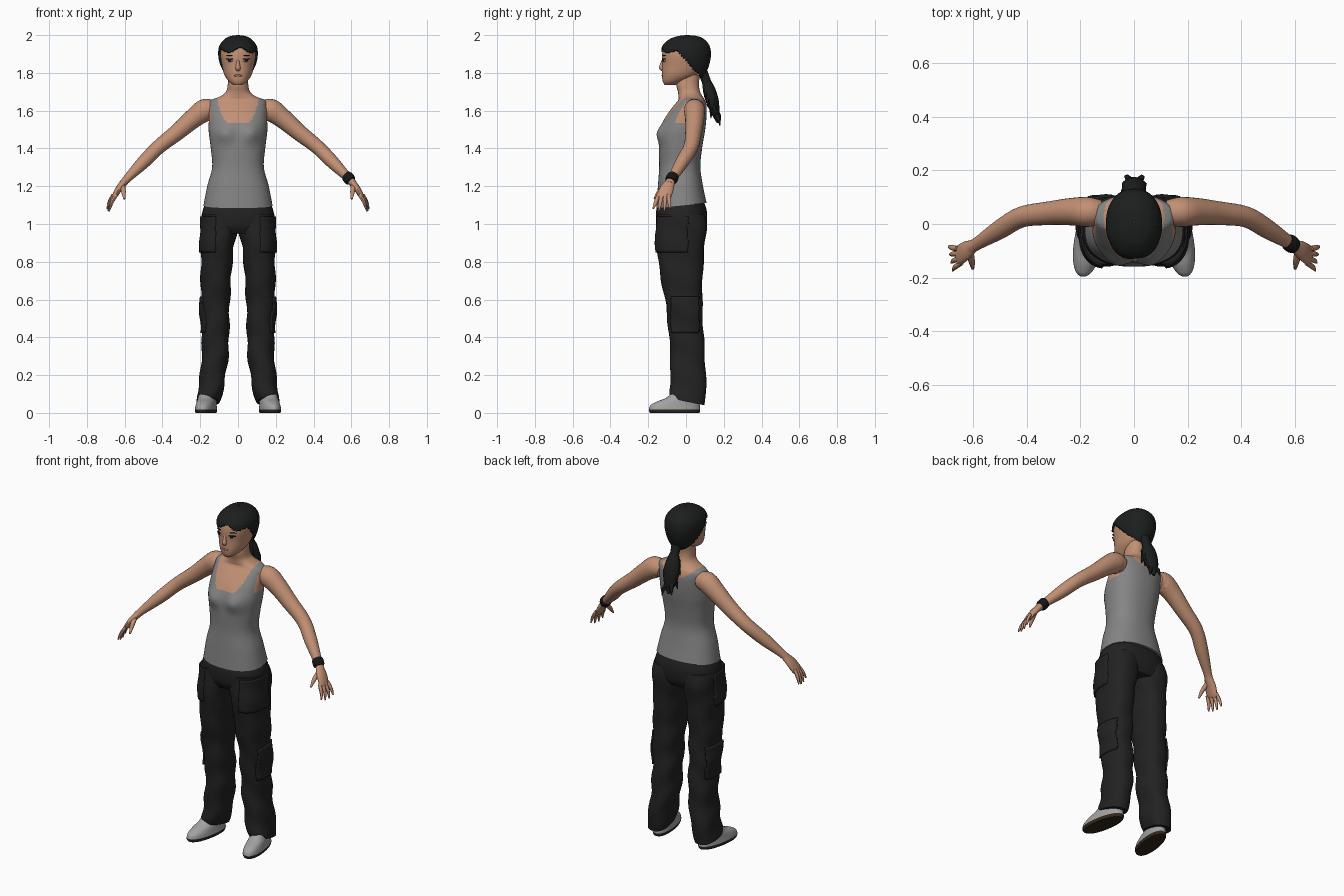
import bpy, bmesh, math, random
from mathutils import Vector

old = bpy.data.objects.get("Cube")
if old:
    bpy.data.objects.remove(old, do_unlink=True)
random.seed(4)


def material(name, r, g, b):
    m = bpy.data.materials.new(name)
    m.use_nodes = True
    m.diffuse_color = (r, g, b, 1)
    bsdf = m.node_tree.nodes["Principled BSDF"]
    bsdf.inputs["Base Color"].default_value = (r, g, b, 1)
    bsdf.inputs["Roughness"].default_value = 0.9
    return m


skin = material("warm skin", .54, .28, .175)
grey = material("grey cotton", .235, .235, .235)
black = material("black trousers", .016, .016, .016)
dark_hair = material("dark hair", .012, .013, .013)
shoe_grey = material("shoe grey", .36, .36, .36)
sole_brown = material("sole brown", .03, .02, .012)
eye_dark = material("eye dark", .01, .008, .008)
eye_white = material("eye white", .5, .48, .45)
lip = material("lip", .36, .15, .11)
strap_black = material("strap black", .008, .008, .008)


def spline(keys, steps):
    """Smooth interpolation through rows of numbers."""
    rows = []
    for i in range(len(keys) - 1):
        p0, p1 = keys[max(i - 1, 0)], keys[i]
        p2, p3 = keys[i + 1], keys[min(i + 2, len(keys) - 1)]
        for s in range(steps):
            t = s / steps
            rows.append([b + t * ((c - a) + t * ((2*a - 5*b + 4*c - d) + t * (3*b - a - 3*c + d))) / 2
                         for a, b, c, d in zip(p0, p1, p2, p3)])
    return rows + [list(keys[-1])]


def skin_rings(name, rings, mats, side=1, keep=None, rule=None, thick=0):
    """Bridge rings of points into a surface, mirrored when side is -1."""
    bm = bmesh.new()
    n = len(rings[0])
    vs = [[bm.verts.new(p) for p in ring] for ring in rings]
    for a, b in zip(vs, vs[1:]):
        for j in range(n):
            k = (j + 1) % n
            bm.faces.new((a[j], a[k], b[k], b[j]))
    if keep:
        out = [f for f in bm.faces if not keep(f.calc_center_median())]
        bmesh.ops.delete(bm, geom=out, context='FACES')
    else:
        bm.faces.new(vs[0][::-1])
        bm.faces.new(vs[-1])
    bm.normal_update()
    for f in bm.faces:
        f.smooth = True
        if rule:
            f.material_index = rule(f.calc_center_median())
    for e in bm.edges:
        e.smooth = e.calc_face_angle(0) < .8
    if side < 0:
        for v in bm.verts:
            v.co.x *= -1
        bmesh.ops.reverse_faces(bm, faces=bm.faces[:])
    me = bpy.data.meshes.new(name)
    bm.to_mesh(me)
    bm.free()
    for m in mats:
        me.materials.append(m)
    ob = bpy.data.objects.new(name, me)
    bpy.context.collection.objects.link(ob)
    if thick:
        mod = ob.modifiers.new("thickness", 'SOLIDIFY')
        mod.thickness, mod.offset = thick, -1
    return ob


def loft(name, keys, mats, n=40, steps=5, power=2.2, grow=0, warp=None, **kw):
    """Level rings: height, centre x, half width, front y, back y."""
    rings = []
    for z, cx, rx, yf, yb in spline(keys, steps):
        ring = []
        for j in range(n):
            t = math.tau * j / n
            c, s = math.cos(t), math.sin(t)
            v = Vector((cx + (rx + grow) * math.copysign(abs(c) ** (2 / power), c),
                        (yf + yb) / 2 + ((yb - yf) / 2 + grow) * math.copysign(abs(s) ** (2 / power), s), z))
            if warp:
                warp(v)
            ring.append(v)
        rings.append(ring)
    return skin_rings(name, rings, mats, **kw)


def tube(name, keys, mats, n=16, steps=4, **kw):
    """Rings across a path: x, y, z, half width, half thickness."""
    rows = spline(keys, steps)
    pts = [Vector(r[:3]) for r in rows]
    rings = []
    for i, r in enumerate(rows):
        d = (pts[min(i + 1, len(pts) - 1)] - pts[max(i - 1, 0)]).normalized()
        wide = Vector((0, 1, 0))
        wide = (wide - d * wide.dot(d)).normalized()
        flat = d.cross(wide)
        rings.append([pts[i] + wide * r[3] * math.cos(math.tau * j / n) + flat * r[4] * math.sin(math.tau * j / n)
                      for j in range(n)])
    return skin_rings(name, rings, mats, **kw)


def plate(name, loc, size, mat, turn=0):
    bpy.ops.mesh.primitive_uv_sphere_add(segments=16, ring_count=8, radius=1, location=loc, rotation=(0, 0, turn))
    ob = bpy.context.object
    ob.name, ob.scale = name, size
    ob.data.materials.append(mat)
    bpy.ops.object.shade_smooth()


# Torso: skin above, vest below the neckline and inside the armholes
def bust_and_hem(v):
    if v.y < 0:
        v.y -= .024 * math.exp(-((abs(v.x) - .07) / .05) ** 2 - ((v.z - 1.48) / .05) ** 2)
    if v.z < 1.2:
        v.z += .1 * v.y * (1.2 - v.z) / .1


def vest_rule(c):
    x = abs(c.x)
    if c.z < 1.535:
        return 1
    if c.y < .03:
        neck = 1.53 + .14 * (x / .112) ** 4
    else:
        neck = 1.61 + .06 * (x / .112) ** 2
    return int(x < .143 and c.z < neck)


loft("torso_and_vest", [
    (1.1, 0, .183, -.157, .109), (1.2, 0, .163, -.149, .09), (1.3, 0, .137, -.142, .076),
    (1.4, 0, .144, -.143, .085), (1.49, 0, .155, -.136, .1), (1.56, 0, .154, -.112, .108),
    (1.62, 0, .152, -.07, .109), (1.655, 0, .143, -.042, .1), (1.675, 0, .095, -.04, .088),
    (1.7, 0, .064, -.043, .075), (1.74, 0, .054, -.052, .068), (1.79, 0, .05, -.045, .075)],
    [skin, grey], n=96, steps=8, power=2.3, warp=bust_and_hem, rule=vest_rule)

# Head and face
loft("head", [
    (1.735, 0, .022, -.113, -.06), (1.755, 0, .049, -.123, -.01), (1.79, 0, .072, -.127, .06),
    (1.84, 0, .085, -.126, .1), (1.9, 0, .094, -.126, .115), (1.95, 0, .084, -.11, .108),
    (1.985, 0, .04, -.05, .06)], [skin])
tube("nose", [(0, -.119, 1.875, .006, .006), (0, -.127, 1.843, .011, .01),
              (0, -.129, 1.825, .013, .014), (0, -.121, 1.812, .006, .009)], [skin])
plate("mouth", (0, -.124, 1.786), (.021, .005, .006), lip)
for s, label in ((1, "left"), (-1, "right")):
    plate(label + "_eye", (s * .043, -.116, 1.866), (.018, .005, .008), eye_white, s * .4)
    plate(label + "_iris", (s * .043, -.119, 1.867), (.011, .004, .008), eye_dark, s * .4)
    plate(label + "_lashes", (s * .044, -.117, 1.874), (.021, .005, .003), eye_dark, s * .4)
    plate(label + "_brow", (s * .045, -.116, 1.893), (.022, .004, .003), dark_hair, s * .4)


# Hair cap trimmed along the hairline, then the ponytail
def hairline(c):
    fringe = 1.922 + .014 * math.sin(c.x * 50 + 1)
    return c.z > min(fringe, 1.865 - 1.1 * c.y)


loft("hair_cap", [
    (1.765, 0, .05, -.02, .08), (1.8, 0, .08, -.11, .106), (1.85, 0, .097, -.131, .125),
    (1.9, 0, .105, -.134, .132), (1.945, 0, .098, -.124, .124), (1.98, 0, .07, -.085, .094),
    (1.995, 0, .038, -.04, .058), (2, 0, .004, 0, .012)],
    [dark_hair], n=80, steps=8, keep=hairline, thick=.012)
tail = [(0, .09, 1.8, .026, .03), (0, .108, 1.755, .024, .026), (0, .122, 1.71, .033, .042),
        (0, .14, 1.65, .034, .048), (0, .155, 1.59, .022, .036), (0, .168, 1.535, .005, .008)]
tube("ponytail", tail, [dark_hair], n=10, steps=2)
for i in range(14):
    x, y, z = spline(tail, 3)[4 + i % 9][:3]
    dx, dy = random.uniform(-.055, .055), random.uniform(-.02, .035)
    tube("hair_lock", [(x + dx * .3, y, z, .014, .016), (x + dx * .8, y + dy * .8, z - .035, .011, .013),
                       (x + dx, y + dy, z - .07, .002, .002)], [dark_hair], n=5, steps=1)

# Trouser seat
loft("trouser_seat", [
    (.95, 0, .15, -.13, .09), (.985, 0, .188, -.152, .106), (1.03, 0, .193, -.159, .112),
    (1.075, 0, .186, -.157, .109), (1.12, 0, .168, -.142, .094)], [black], power=2.4)

leg_keys = [
    (.06, .156, .06, -.08, .1), (.1, .15, .066, -.088, .104), (.2, .133, .068, -.083, .105),
    (.32, .121, .071, -.084, .099), (.45, .119, .072, -.094, .091), (.58, .12, .076, -.108, .086),
    (.7, .117, .08, -.131, .088), (.85, .111, .085, -.153, .095), (.97, .1, .096, -.157, .109),
    (1.05, .1, .088, -.15, .1)]


def folds(v):
    v.x += .004 * math.sin(v.z * 38 + v.y * 15)
    v.y += .003 * math.sin(v.z * 31 + v.x * 20)
    if v.z < .16:
        v.z -= .2 * v.y * (.16 - v.z) / .1


def splay(v):
    v.x -= v.y * .15


arm_keys = [
    (.125, .045, 1.6, .045, .045), (.172, .045, 1.603, .056, .06), (.235, .046, 1.56, .051, .052),
    (.32, .04, 1.487, .044, .044), (.42, .026, 1.408, .039, .038), (.5, -.02, 1.328, .036, .035),
    (.585, -.073, 1.242, .024, .022), (.61, -.088, 1.213, .026, .02)]

for s, label in ((1, "left_"), (-1, "right_")):
    # Legs with patch pockets
    loft(label + "trouser_leg", leg_keys, [black], power=2.4, warp=folds, side=s)
    for pocket, grow, keep in (
            ("cargo_pocket", .009, lambda c: .42 < c.z < .62 and c.x > .155 and abs(c.y + .005) < .075),
            ("hip_pocket", .007, lambda c: .85 < c.z < 1.04 and c.x > .12 and c.y < .01)):
        loft(label + pocket, leg_keys, [black], n=80, steps=10, power=2.4, grow=grow,
             warp=folds, side=s, keep=keep, thick=.015)

    # Shoes
    loft(label + "shoe", [
        (0, .16, .05, -.19, .07), (.01, .16, .054, -.196, .075), (.022, .16, .054, -.196, .075),
        (.04, .16, .051, -.188, .073), (.06, .16, .048, -.155, .07), (.08, .16, .045, -.105, .068),
        (.12, .16, .04, -.06, .06)], [sole_brown, shoe_grey], side=s, warp=splay,
        rule=lambda c: int(c.z > .02))

    # Arms and hands
    tube(label + "arm", arm_keys, [skin], n=24, side=s)
    tube(label + "palm", [(.6, -.082, 1.225, .024, .019), (.628, -.1, 1.19, .036, .018),
                          (.652, -.116, 1.15, .038, .014), (.66, -.121, 1.135, .03, .009)], [skin], side=s)
    for i, finger in enumerate(("index", "middle", "ring", "little")):
        y, x = -.146 + .018 * i, .65 + .005 * i
        end = 1.08 - .012 * (i in (1, 2))
        spread = -.028 + .012 * i
        tube(label + finger + "_finger", [
            (x - .005, y, 1.155, .01, .01), (x + .017, y + spread * .5, 1.115, .01, .009),
            (x + .027, y + spread, end, .004, .004)], [skin], n=8, side=s)
    tube(label + "thumb", [(.612, -.105, 1.205, .014, .014), (.606, -.142, 1.17, .012, .012),
                           (.602, -.168, 1.132, .004, .005)], [skin], n=8, side=s)

# Wristband on the left arm
tube("wristband", [(.572, -.065, 1.257, .028, .027), (.58, -.07, 1.249, .032, .031),
                   (.592, -.078, 1.235, .032, .031), (.599, -.082, 1.227, .028, .027)], [strap_black], n=20)
